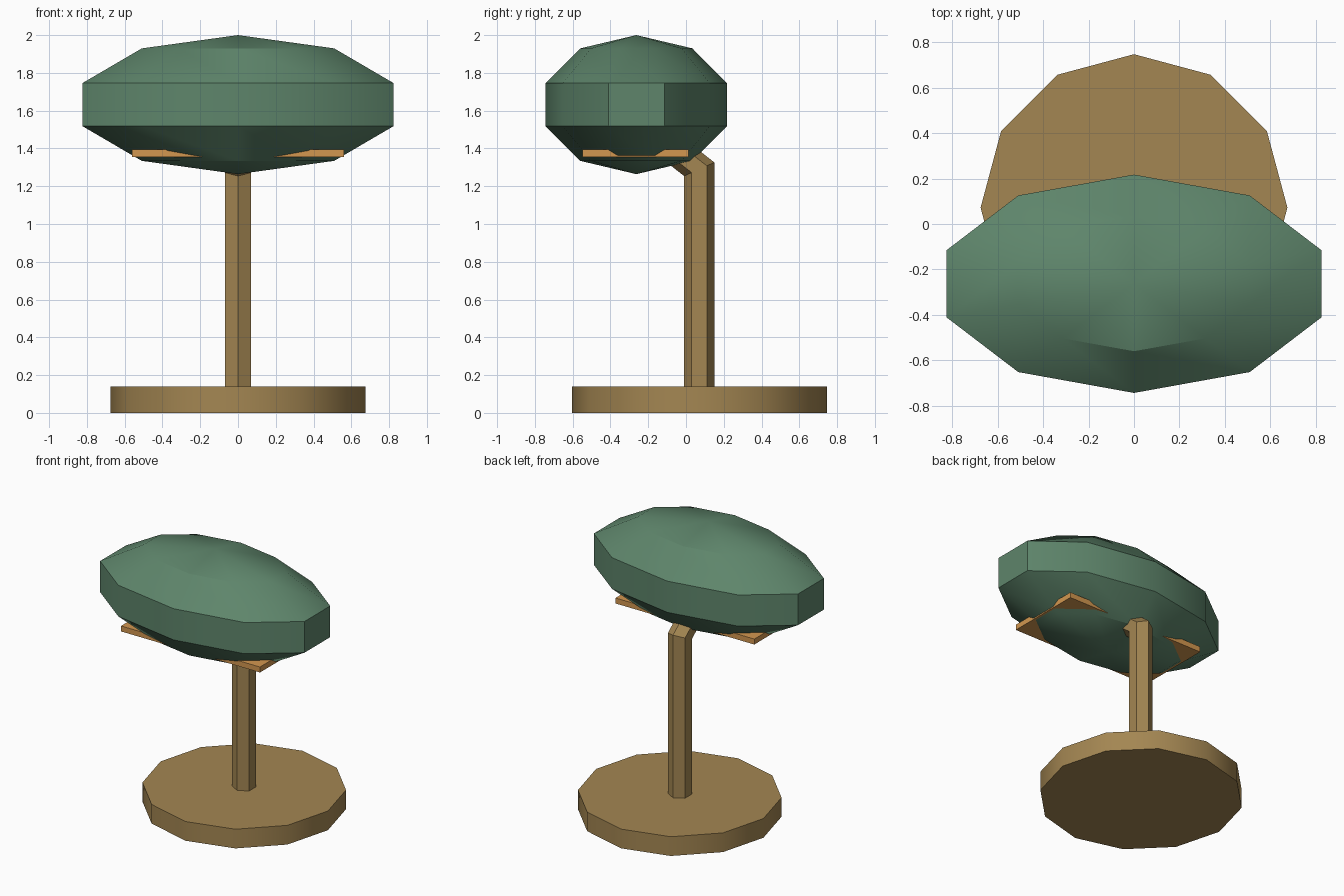
import bpy, bmesh, math
from mathutils import Vector

cube = bpy.data.objects.get("Cube")
if cube:
    bpy.data.objects.remove(cube, do_unlink=True)


def material(name, color):
    m = bpy.data.materials.new(name)
    m.use_nodes = True
    m.diffuse_color = (*color, 1)
    m.node_tree.nodes["Principled BSDF"].inputs["Base Color"].default_value = (*color, 1)
    return m


green = material("muted green", (0.112, 0.235, 0.147))
tan = material("tan", (0.37, 0.24, 0.085))
orange = material("orange", (0.65, 0.31, 0.08))


def add_part(name, bm, mat, location, scale=(1, 1, 1)):
    bmesh.ops.scale(bm, vec=scale, verts=bm.verts)
    bmesh.ops.recalc_face_normals(bm, faces=bm.faces)
    mesh = bpy.data.meshes.new(name)
    bm.to_mesh(mesh)
    bm.free()
    mesh.materials.append(mat)
    ob = bpy.data.objects.new(name, mesh)
    ob.location = location
    bpy.context.collection.objects.link(ob)
    bpy.ops.object.select_all(action='DESELECT')
    ob.select_set(True)
    bpy.context.view_layer.objects.active = ob
    bpy.ops.object.shade_smooth_by_angle(angle=math.radians(30.5))
    return ob


def prism(sides, radius, height):
    bm = bmesh.new()
    bmesh.ops.create_cone(bm, cap_ends=True, segments=sides, radius1=radius,
                          radius2=radius, depth=height)
    return bm


# Round base
add_part("base", prism(12, 0.675, 0.14), tan, (0, 0.072, 0.07))

# Hexagonal post: slanted top, extruded into a short arm leaning forward
height = 1.19
bm = prism(6, 0.08, height)
for v in bm.verts:
    if v.co.z > 0:
        v.co.z += v.co.y * 0.45
top = max(bm.faces, key=lambda f: f.calc_center_median().z)
arm = bmesh.ops.extrude_face_region(bm, geom=[top])
bmesh.ops.translate(bm, vec=Vector((0, -0.3, 0.235)),
                    verts=[g for g in arm["geom"] if isinstance(g, bmesh.types.BMVert)])
bmesh.ops.delete(bm, geom=[top], context='FACES_ONLY')
add_part("post", bm, tan, (0, 0.07, 0.1 + height / 2))

# Faceted oval body
bm = bmesh.new()
bmesh.ops.create_uvsphere(bm, u_segments=10, v_segments=5, radius=1)
add_part("body", bm, green, (0, -0.263, 1.632), (0.911, 0.505, 0.368))

# Flat plate whose corners show beneath the body
bm = bmesh.new()
bmesh.ops.create_cube(bm, size=1)
add_part("under_plate", bm, orange, (0, -0.267, 1.375), (1.12, 0.56, 0.04))
